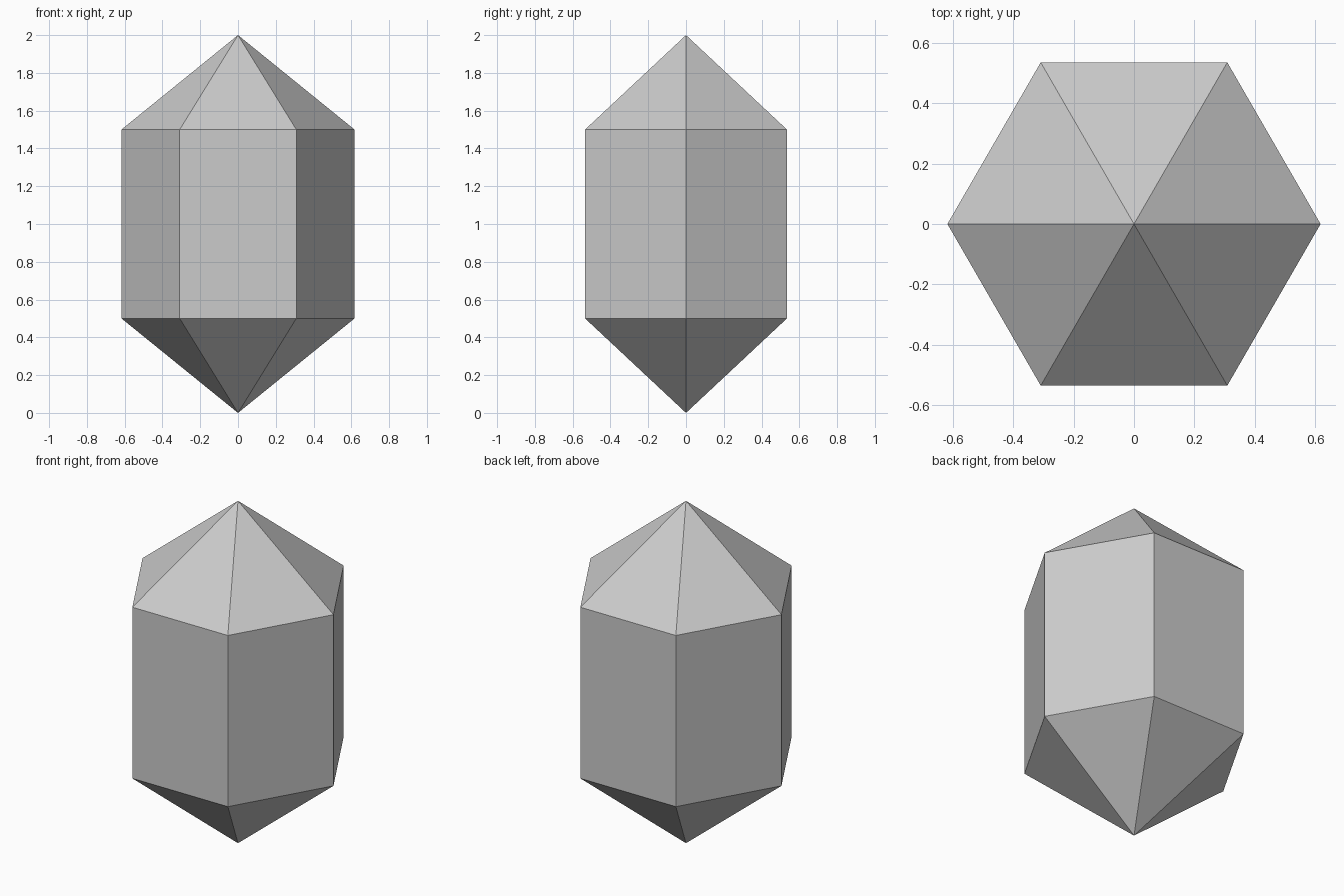
import bpy
import bmesh
from math import cos, sin, tau

SIDES = 6
RADIUS = 0.617
LOW, HIGH, TOP = 0.5, 1.5, 2.0

cube = bpy.data.objects.get("Cube")
if cube:
    bpy.data.objects.remove(cube, do_unlink=True)

# Pale grey stone
stone = bpy.data.materials.new("pale_grey")
stone.use_nodes = True
colour = (0.6, 0.6, 0.6, 1)
stone.diffuse_color = colour
stone.node_tree.nodes["Principled BSDF"].inputs["Base Color"].default_value = colour


def ring(bm, z):
    """Corners of the hexagon at one height."""
    return [bm.verts.new((RADIUS * cos(tau * i / SIDES),
                          RADIUS * sin(tau * i / SIDES), z))
            for i in range(SIDES)]


# Hexagonal prism with a point at each end
bm = bmesh.new()
lower, upper = ring(bm, LOW), ring(bm, HIGH)
bottom_tip = bm.verts.new((0, 0, 0))
top_tip = bm.verts.new((0, 0, TOP))
for i in range(SIDES):
    j = (i + 1) % SIDES
    bm.faces.new((lower[i], lower[j], upper[j], upper[i]))
    bm.faces.new((upper[i], upper[j], top_tip))
    bm.faces.new((lower[j], lower[i], bottom_tip))
bmesh.ops.recalc_face_normals(bm, faces=bm.faces)

mesh = bpy.data.meshes.new("crystal")
bm.to_mesh(mesh)
bm.free()
mesh.materials.append(stone)
crystal = bpy.data.objects.new("crystal", mesh)
bpy.context.collection.objects.link(crystal)
